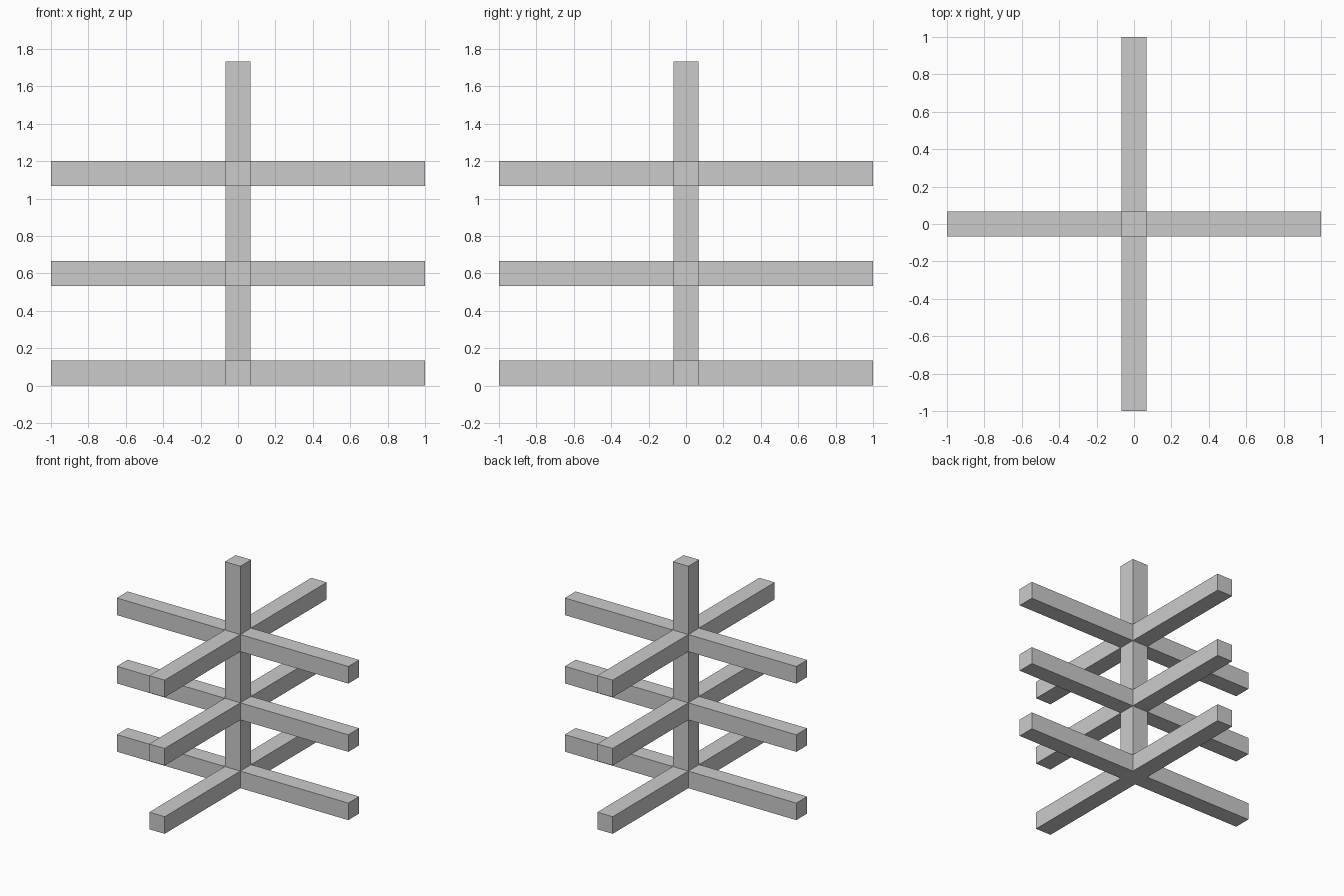
import bpy
import bmesh
from mathutils import Vector

if "Cube" in bpy.data.objects:
    bpy.data.objects.remove(bpy.data.objects["Cube"])

U = 2 / 15                # beam thickness
H = U / 2
LEVELS = [0, 4 * U, 8 * U]
TOP = 13 * U

bm = bmesh.new()


def extrude(face, offset):
    """Pull one face outwards, leaving no face inside; return the new end face."""
    out = bmesh.ops.extrude_discrete_faces(bm, faces=[face])["faces"][0]
    bmesh.ops.translate(bm, verts=out.verts, vec=offset)
    return out


# central post, split into bands where the arms join
base = bm.faces.new([bm.verts.new((x, y, 0)) for x, y in
                     ((-H, -H), (H, -H), (H, H), (-H, H))])
bottom = base.copy()
cap, z = base, 0
for stop in [s for level in LEVELS for s in (level, level + U)][1:] + [TOP]:
    cap = extrude(cap, Vector((0, 0, stop - z)))
    z = stop
bmesh.ops.remove_doubles(bm, verts=bm.verts[:], dist=1e-5)
bmesh.ops.recalc_face_normals(bm, faces=bm.faces[:])

# four arms at each level
bm.normal_update()
for face in bm.faces[:]:
    mid = face.calc_center_median()
    if abs(face.normal.z) < 0.1 and any(abs(mid.z - l - H) < 0.01 for l in LEVELS):
        extrude(face, face.normal * (1 - H))
bmesh.ops.recalc_face_normals(bm, faces=bm.faces[:])

mesh = bpy.data.meshes.new("post_with_cross_arms")
bm.to_mesh(mesh)
bm.free()
obj = bpy.data.objects.new("post_with_cross_arms", mesh)
bpy.context.collection.objects.link(obj)
